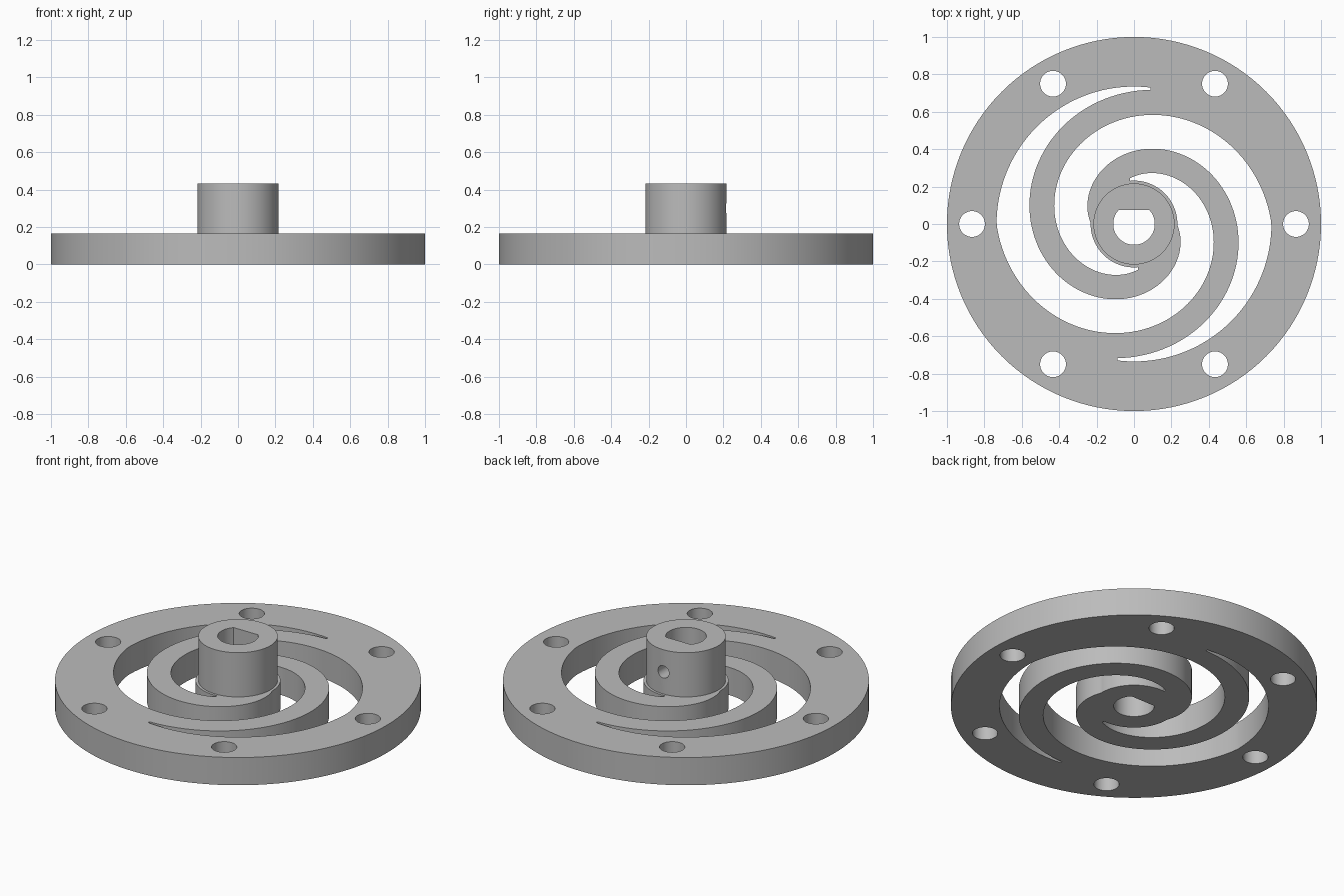
import bpy, bmesh
from math import pi, sin, cos, radians, sqrt, asin

if "Cube" in bpy.data.objects:
    bpy.data.objects.remove(bpy.data.objects["Cube"])

PLATE_TOP, HUB_TOP = 0.167, 0.434
BORE_R, FLAT_Y = 0.111, 0.075

grey = bpy.data.materials.new("plain grey")
grey.use_nodes = True
grey.diffuse_color = (0.5, 0.5, 0.5, 1)
grey.node_tree.nodes["Principled BSDF"].inputs["Base Color"].default_value = (0.5, 0.5, 0.5, 1)


def circle(r, n, cx=0, cy=0):
    return [(cx + r * cos(2 * pi * i / n), cy + r * sin(2 * pi * i / n)) for i in range(n)]


def d_bore(n=48):
    """Round bore with a flat on the back side."""
    a = asin(FLAT_Y / BORE_R)
    start, sweep = pi - a, pi + 2 * a
    return [(BORE_R * cos(start + sweep * i / n), BORE_R * sin(start + sweep * i / n))
            for i in range(n + 1)]


def spiral_slot(turn, n=128):
    """Slot between two spirals, limited by the rim and the core circle."""
    pitch, rim, core, inner_start = 0.102, 0.735, 0.232, 0.55
    first, last = radians(83), radians(455)
    angles = [first + (last - first) * i / n for i in range(n + 1)]
    outer = [(min(rim, rim - pitch * (a - pi)), a) for a in angles]
    inner = [(max(core, inner_start - pitch * (a - pi)), a) for a in angles]
    return [(r * cos(a + turn), r * sin(a + turn)) for r, a in outer + inner[::-1]]


def extrude_profile(name, loops, z0, z1):
    """Fill the first loop, leaving the others open, and extrude it upward."""
    bm = bmesh.new()
    edges = []
    for loop in loops:
        verts = [bm.verts.new((x, y, z0)) for x, y in loop]
        edges += [bm.edges.new((v, verts[i - 1])) for i, v in enumerate(verts)]
    bmesh.ops.triangle_fill(bm, edges=edges, use_beauty=True)
    solid = bmesh.ops.extrude_face_region(bm, geom=bm.faces[:], use_keep_orig=True)
    top = [g for g in solid["geom"] if isinstance(g, bmesh.types.BMVert)]
    bmesh.ops.translate(bm, verts=top, vec=(0, 0, z1 - z0))
    bmesh.ops.recalc_face_normals(bm, faces=bm.faces[:])
    mesh = bpy.data.meshes.new(name)
    bm.to_mesh(mesh)
    bm.free()
    mesh.materials.append(grey)
    obj = bpy.data.objects.new(name, mesh)
    bpy.context.collection.objects.link(obj)
    return obj


def activate(obj):
    bpy.ops.object.select_all(action="DESELECT")
    obj.select_set(True)
    bpy.context.view_layer.objects.active = obj


# Flat plate with bolt holes and two spiral slots
bolt_holes = [circle(0.069, 40, 0.866 * cos(k * pi / 3), 0.866 * sin(k * pi / 3))
              for k in range(6)]
slots = [spiral_slot(turn) for turn in (0, pi)]
plate = extrude_profile("spiral_plate", [circle(1, 128), d_bore()] + bolt_holes + slots,
                        0, PLATE_TOP)

# Raised hub around the bore
hub = extrude_profile("hub", [circle(0.217, 80), d_bore()], PLATE_TOP, HUB_TOP)

# Set screw hole through the back of the hub into the bore flat
bpy.ops.mesh.primitive_cylinder_add(vertices=32, radius=0.037, depth=0.25,
                                    location=(0, 0.165, 0.3), rotation=(pi / 2, 0, 0))
cutter = bpy.context.object
cutter.name = "screw_hole_cutter"
cutter.hide_render = True
cutter.data.materials.append(grey)
cut = hub.modifiers.new("screw hole", "BOOLEAN")
cut.operation, cut.solver, cut.object = "DIFFERENCE", "EXACT", cutter
activate(hub)
bpy.ops.object.modifier_apply(modifier=cut.name)
bpy.data.objects.remove(cutter)

for part in (plate, hub):
    activate(part)
    bpy.ops.object.shade_smooth_by_angle(angle=radians(30))
